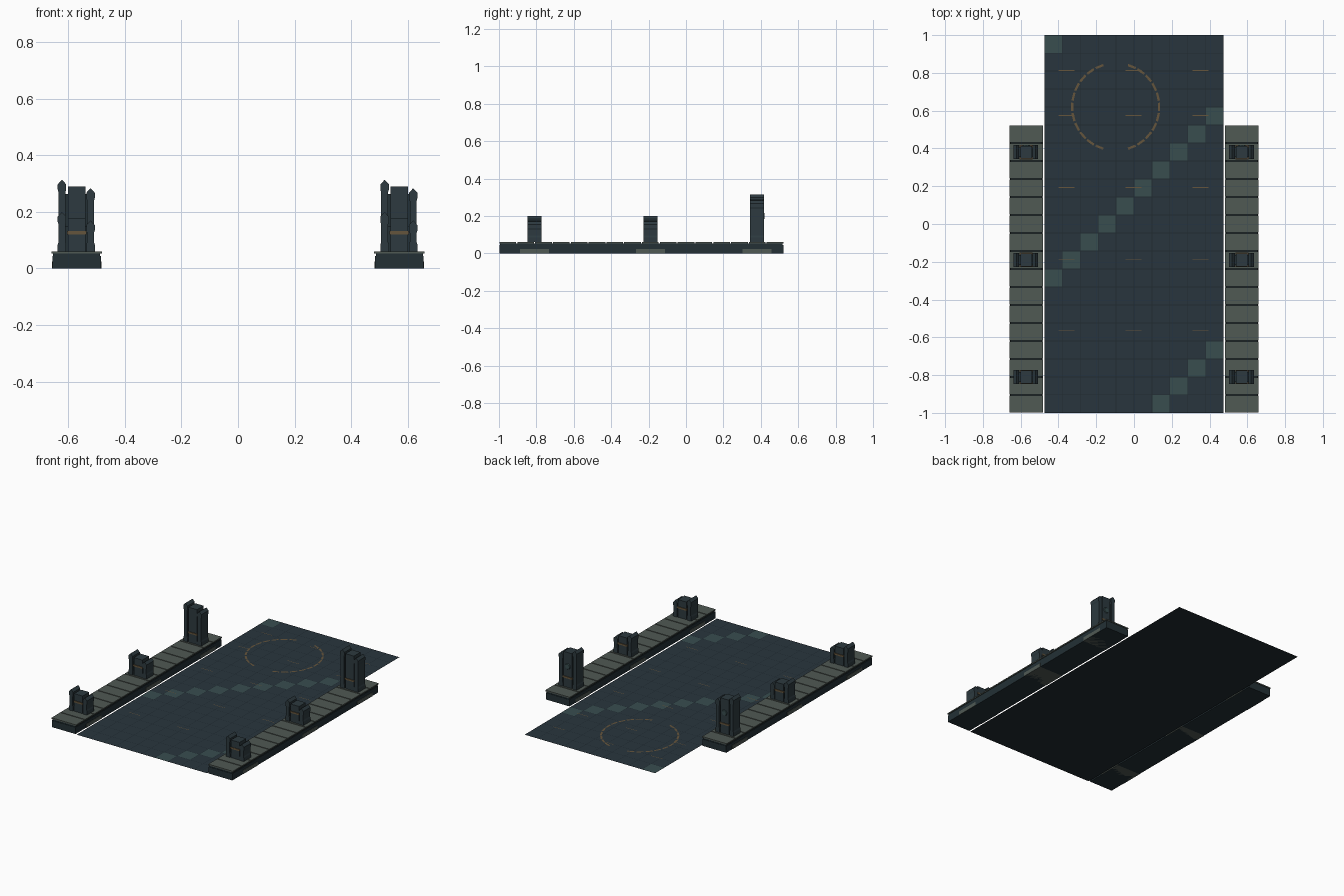
import bpy, bmesh, math
from mathutils import Matrix

if "Cube" in bpy.data.objects:
    bpy.data.objects.remove(bpy.data.objects["Cube"])


def material(name, rgb):
    m = bpy.data.materials.new(name)
    m.diffuse_color = (*rgb, 1)
    m.use_nodes = True
    m.node_tree.nodes["Principled BSDF"].inputs["Base Color"].default_value = m.diffuse_color
    return m


FLOOR = material("floor_slate", (0.022, 0.036, 0.048))
GROUT = material("grout", (0.014, 0.023, 0.03))
GREEN = material("green_tile", (0.04, 0.075, 0.078))
STONE = material("pale_stone", (0.08, 0.1, 0.088))
DARK = material("dark_stone", (0.017, 0.03, 0.036))
SLATE = material("pillar_slate", (0.026, 0.042, 0.05))
BRASS = material("brass", (0.13, 0.09, 0.045))


def finish(bm, name, mats):
    me = bpy.data.meshes.new(name)
    bm.to_mesh(me)
    bm.free()
    for m in mats:
        me.materials.append(m)
    ob = bpy.data.objects.new(name, me)
    bpy.context.collection.objects.link(ob)
    return ob


def add_box(bm, x0, x1, y0, y1, z0, z1):
    mat = Matrix.Translation(((x0 + x1) / 2, (y0 + y1) / 2, (z0 + z1) / 2)) \
        @ Matrix.Diagonal((x1 - x0, y1 - y0, z1 - z0, 1))
    bmesh.ops.create_cube(bm, size=1, matrix=mat)


def boxes(name, mat, items):
    bm = bmesh.new()
    for it in items:
        add_box(bm, *it)
    return finish(bm, name, [mat])


def add_quad(bm, x0, x1, y0, y1, z, index=0):
    f = bm.faces.new([bm.verts.new((x, y, z)) for x, y in
                      ((x0, y0), (x1, y0), (x1, y1), (x0, y1))])
    f.material_index = index


def prism(name, mat, profile, y0, y1):
    """Extrude an (x, z) profile along y."""
    bm = bmesh.new()
    f = bm.faces.new([bm.verts.new((x, y0, z)) for x, z in profile])
    r = bmesh.ops.extrude_face_region(bm, geom=[f])
    bmesh.ops.translate(bm, vec=(0, y1 - y0, 0),
                        verts=[v for v in r["geom"] if isinstance(v, bmesh.types.BMVert)])
    bmesh.ops.recalc_face_normals(bm, faces=bm.faces)
    return finish(bm, name, [mat])


# Floor: thin sheet with tiles and diagonal green runs
COLS, ROWS = 10, 21
W, P = 0.95 / COLS, 2 / ROWS
bm = bmesh.new()
add_quad(bm, -0.475, 0.475, -1, 1, 0)
finish(bm, "floor_base", [GROUT])
bm = bmesh.new()
g = 0.0018
for c in range(COLS):
    for r in range(ROWS):
        x, y = -0.475 + c * W, -1 + r * P
        add_quad(bm, x + g, x + W - g, y + g, y + P - g, 0.001,
                 1 if (r - c) % 13 == 7 else 0)
finish(bm, "floor_tiles", [FLOOR, GREEN])

# Floor inlays: short brass dashes and a broken ring
bm = bmesh.new()
for y in (-0.565, -0.187, 0.193, 0.575, 0.813):
    for x in (-0.357, -0.003, 0.353):
        add_quad(bm, x - 0.042, x + 0.042, y - 0.002, y + 0.002, 0.002)
finish(bm, "floor_dashes", [BRASS])
bm = bmesh.new()
N, SPAN = 11, math.radians(150)
for start in (-SPAN / 2, math.pi - SPAN / 2):
    for i in range(N):
        a0 = start + SPAN * (i + 0.1) / N
        a1 = start + SPAN * (i + 0.9) / N
        bm.faces.new([bm.verts.new((-0.097 + r * math.cos(a), 0.62 + r * math.sin(a), 0.002))
                      for r, a in ((0.225, a0), (0.237, a0), (0.237, a1), (0.225, a1))])
finish(bm, "floor_ring", [BRASS])


def fin(name, x, w, top, y):
    """Side slab with a notched neck and pointed cap."""
    h = w / 2
    prof = [(-h, 0.06), (h, 0.06), (h, 0.085), (h * .8, 0.095), (h * .8, top - 0.045),
            (h, top - 0.035), (h, top - 0.016), (0, top),
            (-h, top - 0.016), (-h, top - 0.035), (-h * .8, top - 0.045),
            (-h * .8, 0.095), (-h, 0.085)]
    prism(name, SLATE, [(x + px, z) for px, z in prof], y - 0.037, y + 0.037)


PILLARS = ((-0.81, 0.2), (-0.19, 0.2), (0.38, 0.314))
for side, cx in (("left", -0.571), ("right", 0.571)):
    # Raised walkway: base, recessed course, paving slabs
    boxes(side + "_walkway_base", DARK, [(cx - .086, cx + .086, -0.997, 0.52, 0, 0.044)])
    boxes(side + "_walkway_course", DARK, [(cx - .083, cx + .083, -0.994, 0.517, 0.044, 0.053)])
    boxes(side + "_walkway_slabs", STONE,
          [(cx - .089, cx + .089, -1 + i * P + .003, -1 + (i + 1) * P - .003, 0.053, 0.061)
           for i in range(16)])
    # Footing blocks under the pillars
    boxes(side + "_footings", STONE,
          [(cx - .088, cx + .088, y - 0.078, y + 0.078, 0, 0.025) for y, _ in PILLARS])
    for n, (y, top) in enumerate(PILLARS):
        name = f"{side}_pillar_{n + 1}"
        # Core, side slabs and brass band
        boxes(name + "_core", SLATE, [(cx - .031, cx + .031, y - .034, y + .034, 0.06, top - 0.023)])
        fin(name + "_left_slab", cx - 0.052, 0.03, top, y)
        fin(name + "_right_slab", cx + 0.049, 0.03, top - 0.03, y)
        boxes(name + "_inner_joint", DARK, [(cx - .045, cx + .045, y - .026, y + .026, 0.06, top - 0.05)])
        boxes(name + "_band", BRASS, [(cx - .034, cx + .034, y - .038, y + .038, 0.121, 0.132)])
        if top > 0.3:
            # Round boss on the rear of tall pillars
            bm = bmesh.new()
            bmesh.ops.create_cone(bm, cap_ends=True, segments=8, radius1=0.02, radius2=0.016,
                                  depth=0.006, matrix=Matrix.Translation((cx, y + 0.036, 0.2))
                                  @ Matrix.Rotation(-math.pi / 2, 4, 'X'))
            finish(bm, name + "_boss", [GREEN])
